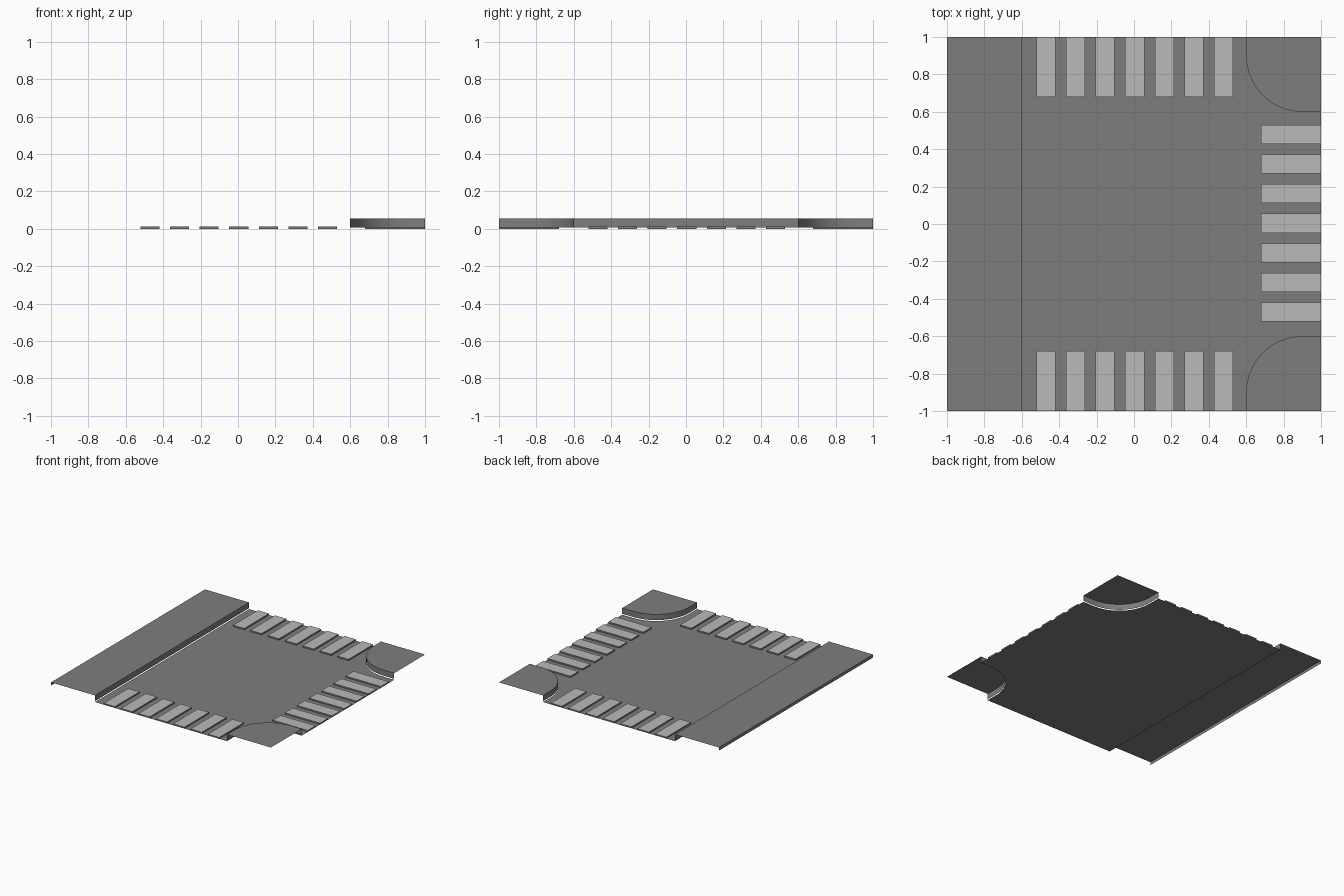
import bpy, bmesh, math

if "Cube" in bpy.data.objects:
    bpy.data.objects.remove(bpy.data.objects["Cube"])

ROAD_Z, PAINT_Z, CURB_LOW, CURB_TOP = 0.0, 0.012, 0.008, 0.055
CURB_X, ARC_C, ARC_R, ARC_N = 0.6, 0.9, 0.3, 16


def material(name, rgb):
    m = bpy.data.materials.new(name)
    m.diffuse_color = (*rgb, 1)
    m.use_nodes = True
    m.node_tree.nodes["Principled BSDF"].inputs["Base Color"].default_value = m.diffuse_color
    return m


ASPHALT = material("warm_grey_asphalt", (0.215, 0.208, 0.202))
PAINT = material("light_grey_paint", (0.49, 0.49, 0.49))


def make(name, faces, mats):
    """faces: list of (points, material index)"""
    bm = bmesh.new()
    for pts, mi in faces:
        bm.faces.new([bm.verts.new(p) for p in pts]).material_index = mi
    bmesh.ops.remove_doubles(bm, verts=bm.verts, dist=1e-5)
    me = bpy.data.meshes.new(name)
    bm.to_mesh(me)
    bm.free()
    for m in mats:
        me.materials.append(m)
    ob = bpy.data.objects.new(name, me)
    bpy.context.collection.objects.link(ob)
    return ob


def flat(outline, z):
    return [(x, y, z) for x, y in outline]


def wall(path, z0, z1):
    return [([(*a, z0), (*b, z0), (*b, z1), (*a, z1)], 0)
            for a, b in zip(path, path[1:])]


def corner_path(s):
    """Rounded curb line from the y = s end to the x = 1 end."""
    arc = [(ARC_C - ARC_R * math.cos(t), s * (ARC_C - ARC_R * math.sin(t)))
           for t in (i * math.pi / 2 / ARC_N for i in range(ARC_N + 1))]
    return [(CURB_X, s)] + arc + [(1, s * CURB_X)]


# Road surface between the curbs
back, front = corner_path(1), corner_path(-1)
make("road_surface",
     [(flat([(-CURB_X, -1)] + front + back[::-1] + [(-CURB_X, 1)], ROAD_Z), 0)],
     [ASPHALT])

# Straight pavement: open slab with an inner curb and a shallow outer lip
make("straight_pavement",
     [(flat([(-1, -1), (-CURB_X, -1), (-CURB_X, 1), (-1, 1)], CURB_TOP), 0)]
     + wall([(-CURB_X, -1), (-CURB_X, 1)], CURB_LOW, CURB_TOP)
     + wall([(-1, 1), (-1, -1)], 0.03, CURB_TOP), [ASPHALT])

# Two rounded corner pavements
for s, path, name in ((1, back[::-1], "back"), (-1, front, "front")):
    # walk so the top faces up and the curb faces the road
    top = path + [(1, s)] if s < 0 else [(1, s)] + path
    if s < 0:
        top = top[::-1]
        path = path[::-1]
    else:
        top = top[::-1]
        path = path[::-1]
    ob = make(name + "_corner_pavement",
              [(flat(top, CURB_TOP), 0)] + wall(path, CURB_LOW, CURB_TOP), [ASPHALT])
    bm = bmesh.new()
    bm.from_mesh(ob.data)
    bm.normal_update()
    for f in bm.faces:
        n, c = f.normal, f.calc_center_median()
        # top looks up, curb looks at the junction centre
        if n.z < -0.5 or (abs(n.z) < 0.5 and n.x * c.x + n.y * c.y > 0):
            f.normal_flip()
        f.smooth = abs(n.z) < 0.5
    for e in bm.edges:
        if len(e.link_faces) == 2 and e.calc_face_angle(0) > 0.6:
            e.smooth = False
    bm.to_mesh(ob.data)
    bm.free()

# Zebra crossings on three arms: thin raised bars, painted on top only
for arm, turn in (("right", 0), ("back", 1), ("front", 3)):
    ca, sa = [(1, 0), (0, 1), (-1, 0), (0, -1)][turn]
    bars = []
    for i in range(-3, 4):
        mid = i * 0.158 + (-0.004 if turn == 1 else 0.004)
        a, b = mid - 0.051, mid + 0.051
        rect = [(ca * u - sa * v, sa * u + ca * v)
                for u, v in ((0.68, a), (1, a), (1, b), (0.68, b))]
        bars.append((flat(rect, PAINT_Z), 1))
        bars += wall(rect + rect[:1], ROAD_Z, PAINT_Z)
    make(arm + "_crossing", bars, [ASPHALT, PAINT])
